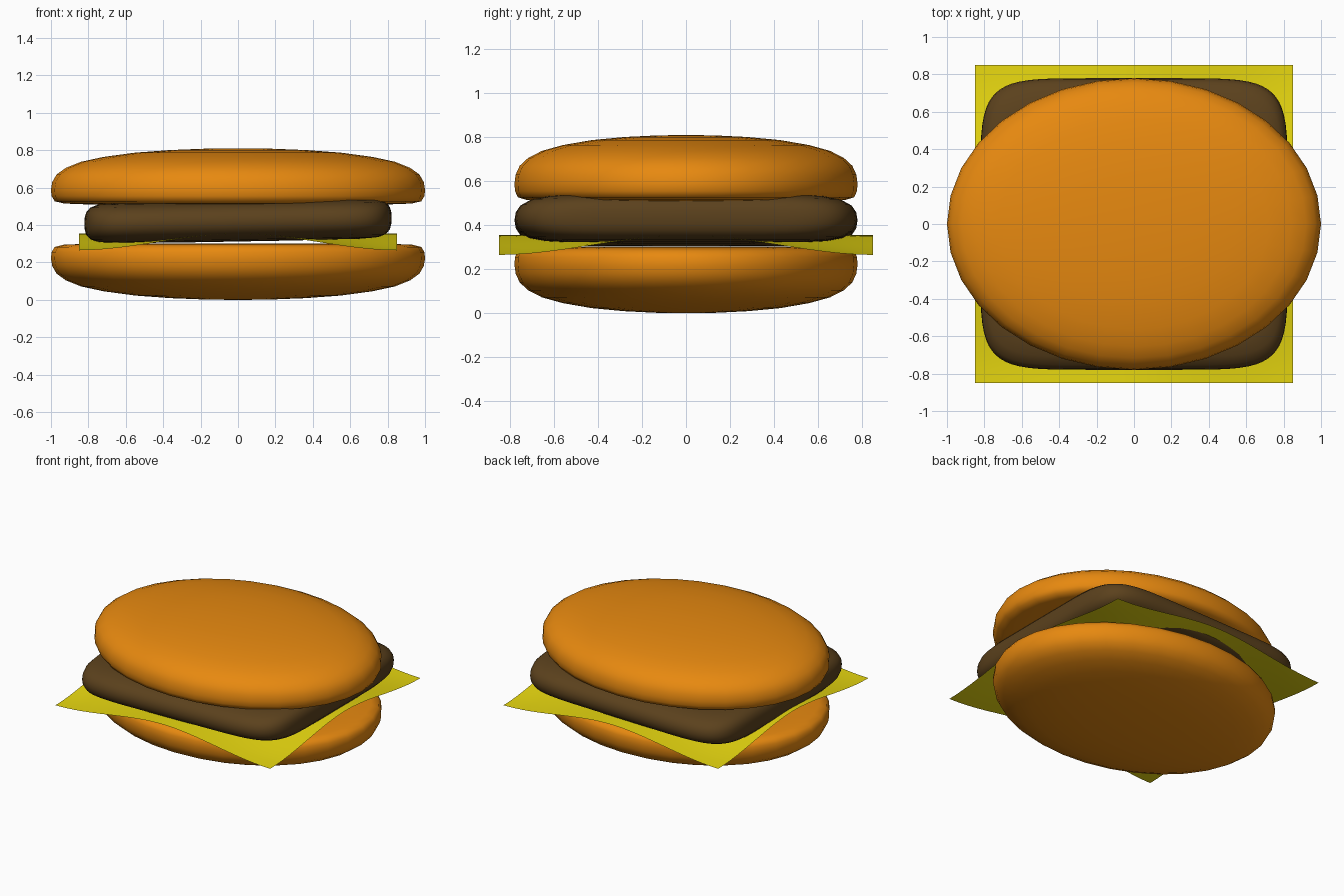
import bpy, bmesh, math

if "Cube" in bpy.data.objects:
    bpy.data.objects.remove(bpy.data.objects["Cube"])


def material(name, rgb):
    m = bpy.data.materials.new(name)
    m.diffuse_color = (*rgb, 1)
    m.use_nodes = True
    m.node_tree.nodes["Principled BSDF"].inputs["Base Color"].default_value = m.diffuse_color
    return m


def finish(name, bm, mat, recalc=True):
    if recalc:
        bmesh.ops.recalc_face_normals(bm, faces=bm.faces)
    me = bpy.data.meshes.new(name)
    bm.to_mesh(me)
    bm.free()
    ob = bpy.data.objects.new(name, me)
    bpy.context.collection.objects.link(ob)
    me.materials.append(mat)
    for p in me.polygons:
        p.use_smooth = True
    return ob


def loft(name, rings, mat):
    """Closed skin over stacked rings of points."""
    bm = bmesh.new()
    loops = [[bm.verts.new(p) for p in ring] for ring in rings]
    n = len(loops[0])
    for a, b in zip(loops, loops[1:]):
        for i in range(n):
            j = (i + 1) % n
            bm.faces.new((a[i], a[j], b[j], b[i]))
    bm.faces.new(loops[0])
    bm.faces.new(loops[-1])
    return finish(name, bm, mat)


def oval(rx, ry, z, n=32, power=2.0, slope=0.0):
    pts = []
    for i in range(n):
        t = 2 * math.pi * i / n
        c, s = math.cos(t), math.sin(t)
        x = rx * math.copysign(abs(c) ** (2 / power), c)
        y = ry * math.copysign(abs(s) ** (2 / power), s)
        pts.append((x, y, z + slope * x))
    return pts


bread = material("bread", (0.8, 0.25, 0.005))
meat = material("meat", (0.105, 0.053, 0.012))
yellow = material("cheese", (0.8, 0.68, 0.005))

# Buns: one oval profile, the bottom bun is the top one upside down
profile = [(0.45, 0.512), (0.8, 0.51), (0.93, 0.515), (0.98, 0.527), (0.997, 0.555),
           (1.0, 0.59), (0.993, 0.63), (0.97, 0.67), (0.92, 0.706), (0.84, 0.738),
           (0.72, 0.764), (0.55, 0.787), (0.36, 0.801), (0.18, 0.808), (0.04, 0.81)]
loft("top_bun", [oval(r, 0.78 * r, z) for r, z in profile], bread)
loft("bottom_bun", [oval(r, 0.78 * r, 0.81 - z) for r, z in profile], bread)

# Patty: rounded square slab, slightly tilted
half = [(0.822, 0.78, 0.0), (0.82, 0.775, 0.03), (0.812, 0.755, 0.06),
        (0.79, 0.71, 0.085), (0.75, 0.64, 0.1), (0.66, 0.54, 0.107), (0.3, 0.25, 0.11)]
section = [(a, b, -z) for a, b, z in reversed(half[1:])] + half
loft("patty", [oval(a, b, 0.422 + z, 64, 6.5, 0.018) for a, b, z in section], meat)

# Cheese: thin square sheet with drooping corners
bm = bmesh.new()
bmesh.ops.create_grid(bm, x_segments=24, y_segments=24, size=0.85)


def droop(v):
    t = min(abs(v) / 0.85, 1)
    return t * t * (3 - 2 * t)


for v in bm.verts:
    v.co.z = 0.355 - 0.09 * droop(v.co.x) * droop(v.co.y)
finish("cheese_slice", bm, yellow, False)
